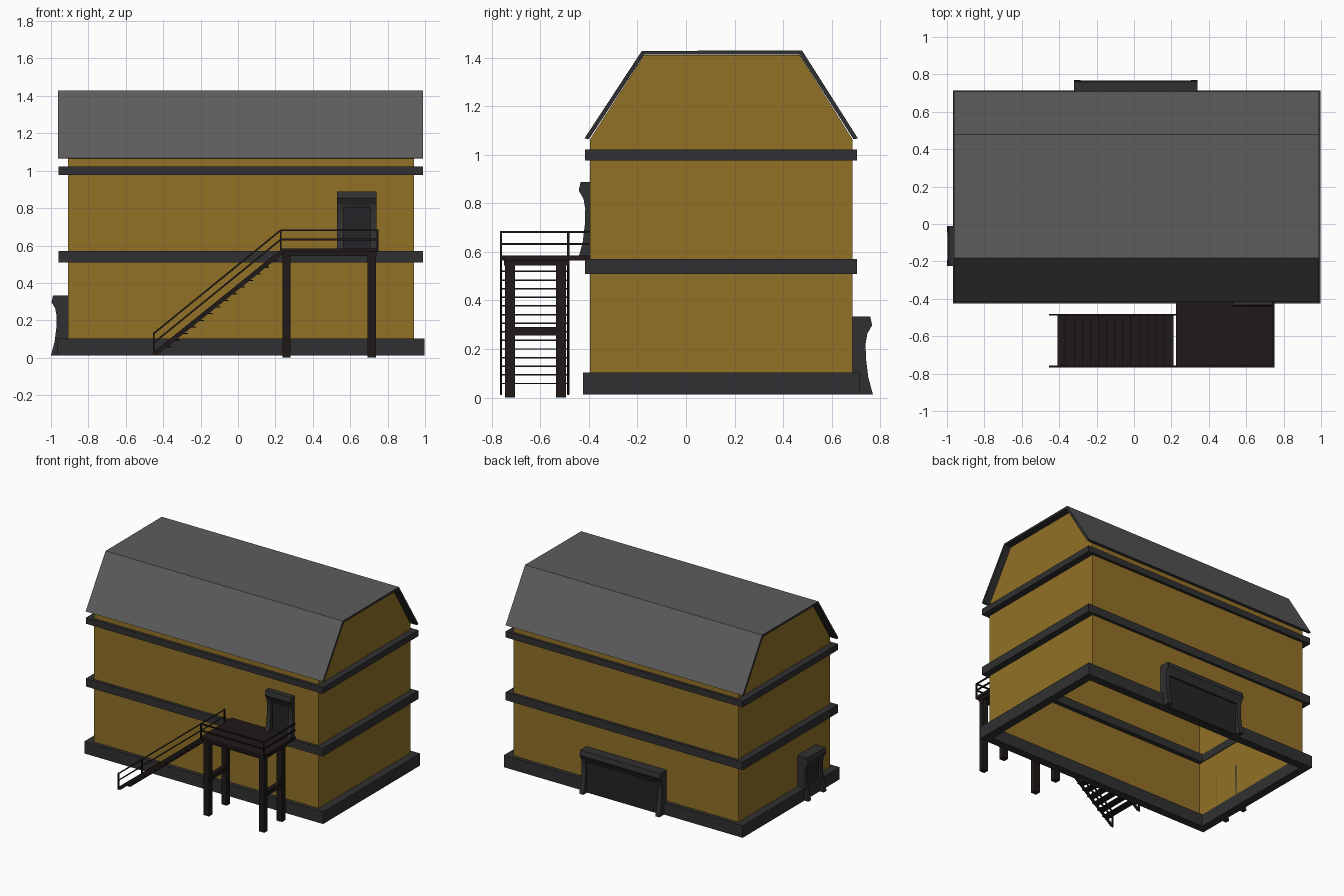
import bpy, bmesh
from math import radians
from mathutils import Vector, Matrix

if "Cube" in bpy.data.objects:
    bpy.data.objects.remove(bpy.data.objects["Cube"])


def mat(name, col):
    m = bpy.data.materials.new(name)
    m.diffuse_color = (*col, 1)
    m.use_nodes = True
    m.node_tree.nodes["Principled BSDF"].inputs["Base Color"].default_value = m.diffuse_color
    return m


OCHRE = mat("ochre_wall", (0.29, 0.165, 0.02))
ROOF = mat("roof_grey", (0.11, 0.107, 0.107))
TRIM = mat("dark_trim", (0.03, 0.03, 0.032))
PANEL = mat("door_panel", (0.018, 0.018, 0.02))
STEEL = mat("stair_metal", (0.014, 0.01, 0.009))


def finish(name, bm, m, fix=True):
    if fix:
        bmesh.ops.recalc_face_normals(bm, faces=bm.faces)
    me = bpy.data.meshes.new(name)
    bm.to_mesh(me)
    bm.free()
    me.materials.append(m)
    ob = bpy.data.objects.new(name, me)
    bpy.context.collection.objects.link(ob)
    return ob


def box(name, lo, hi, m):
    bm = bmesh.new()
    lo, hi = Vector(lo), Vector(hi)
    bmesh.ops.create_cube(bm, size=1, matrix=Matrix.Translation((lo + hi) / 2) @ Matrix.Diagonal((*(hi - lo), 1)))
    return finish(name, bm, m)


def bar(name, p, q, w, h, m):
    """Square bar running between two points."""
    bm = bmesh.new()
    p, q = Vector(p), Vector(q)
    d = q - p
    side = d.cross(Vector((0, 0, 1)))
    side = side.normalized() if side.length > 1e-6 else Vector((1, 0, 0))
    up = side.cross(d).normalized()
    ends = [[bm.verts.new(c + side * a * w / 2 + up * b * h / 2)
             for a, b in ((-1, -1), (1, -1), (1, 1), (-1, 1))] for c in (p, q)]
    for e in ends:
        bm.faces.new(e)
    for i in range(4):
        j = (i + 1) % 4
        bm.faces.new((ends[0][i], ends[0][j], ends[1][j], ends[1][i]))
    return finish(name, bm, m)


def prism(name, prof, x0, x1, m, skip=()):
    """(y, z) outline extruded along x; sides listed in skip are left open."""
    bm = bmesh.new()
    a, b = [[bm.verts.new((x, y, z)) for y, z in prof] for x in (x0, x1)]
    bm.faces.new(a)
    bm.faces.new(b)
    n = len(prof)
    for i in range(n):
        if i not in skip:
            j = (i + 1) % n
            bm.faces.new((a[i], a[j], b[j], b[i]))
    return finish(name, bm, m)


def ring(name, x0, x1, y0, y1, z0, z1, t, m):
    """Hollow rectangular band."""
    bm = bmesh.new()
    loops = []
    for o, z in ((0, z0), (0, z1), (t, z1), (t, z0)):
        loops.append([bm.verts.new(c) for c in ((x0 + o, y0 + o, z), (x1 - o, y0 + o, z),
                                                (x1 - o, y1 - o, z), (x0 + o, y1 - o, z))])
    for k in range(4):
        a, b = loops[k], loops[(k + 1) % 4]
        for i in range(4):
            j = (i + 1) % 4
            bm.faces.new((a[i], a[j], b[j], b[i]))
    return finish(name, bm, m)


# Wall shell with gable ends, open underneath
prism("walls", [(-0.395, 0.015), (-0.395, 1.065), (-0.172, 1.412), (0.468, 1.412),
                (0.685, 1.065), (0.685, 0.015)], -0.91, 0.94, OCHRE, skip=(5,))

# Horizontal bands
ring("base_band", -0.967, 0.998, -0.425, 0.715, 0.013, 0.103, 0.06, TRIM)
ring("middle_band", -0.96, 0.99, -0.417, 0.705, 0.51, 0.57, 0.055, TRIM)
ring("upper_band", -0.96, 0.99, -0.417, 0.705, 0.977, 1.022, 0.055, TRIM)

# Gambrel roof sheet with dark edges
roof = prism("roof", [(-0.418, 1.068), (-0.182, 1.428), (0.478, 1.43), (0.708, 1.068),
                      (0.69, 1.064), (0.468, 1.413), (-0.172, 1.413), (-0.40, 1.064)],
             -0.962, 0.99, ROOF)
roof.data.materials.append(TRIM)
for f in roof.data.polygons:
    if abs(f.normal.x) > 0.9 or f.normal.z < -0.01:
        f.material_index = 1


# Door surround: two flared pillars, lintel and recessed panel
def door(name, loc, angle, width):
    side = [(0.005, 0), (-0.085, 0), (-0.066, 0.07), (-0.056, 0.15), (-0.055, 0.21),
            (-0.062, 0.25), (-0.082, 0.285), (-0.074, 0.32), (0.005, 0.32)]
    head = [(0.005, 0.235), (-0.056, 0.235), (-0.062, 0.25), (-0.082, 0.285),
            (-0.074, 0.32), (0.005, 0.32)]
    w = width / 2
    parts = [prism(name + "_pillar_left", side, -w, -w + 0.034, TRIM),
             prism(name + "_pillar_right", side, w - 0.034, w, TRIM),
             prism(name + "_lintel", head, -w + 0.034, w - 0.034, TRIM),
             box(name + "_panel", (-w + 0.034, -0.04, 0), (w - 0.034, 0.002, 0.235), PANEL)]
    for p in parts:
        p.data.transform(Matrix.Translation(loc) @ Matrix.Rotation(radians(angle), 4, 'Z'))


door("front_door", (0.635, -0.36, 0.568), 0, 0.21)
door("side_door", (-0.915, -0.118, 0.013), -90, 0.215)
door("back_door", (0.01, 0.685, 0.013), 180, 0.66)

# Landing platform on four legs with cross beams
box("landing", (0.225, -0.765, 0.565), (0.75, -0.38, 0.585), STEEL)
box("landing_beam", (0.235, -0.75, 0.545), (0.74, -0.48, 0.565), STEEL)
for k, x in enumerate((0.26, 0.715)):
    for n, y in enumerate((-0.725, -0.515)):
        box(f"landing_leg_{k}{n}", (x - 0.022, y - 0.02, 0), (x + 0.022, y + 0.02, 0.55), STEEL)
    box(f"leg_brace_{k}", (x - 0.016, -0.71, 0.255), (x + 0.016, -0.53, 0.29), STEEL)

# Landing rails
T = 0.009
for z in (0.632, 0.682):
    bar("landing_rail_front", (0.225, -0.762, z), (0.75, -0.762, z), T, T, STEEL)
    bar("landing_rail_side", (0.746, -0.762, z), (0.746, -0.395, z), T, T, STEEL)
for x, y in ((0.229, -0.762), (0.746, -0.762), (0.229, -0.485)):
    bar("landing_post", (x, y, 0.565), (x, y, 0.686), T, T, STEEL)

# Stair stringers, sloping rails and bottom posts
for y in (-0.762, -0.485):
    bar("stringer", (-0.445, y, 0.02), (0.235, y, 0.568), 0.006, 0.024, STEEL)
    for h in (0.065, 0.115):
        bar("stair_rail", (-0.45, y, 0.015 + h), (0.229, y, 0.567 + h), T, T, STEEL)
    bar("stair_post", (-0.45, y, 0.012), (-0.45, y, 0.135), T, T, STEEL)

# Treads
N = 14
for i in range(N):
    x, z = -0.385 + 0.0435 * i, 0.058 + 0.0355 * i
    box(f"tread_{i}", (x - 0.024, -0.76, z - 0.003), (x + 0.03, -0.487, z + 0.003), STEEL)
